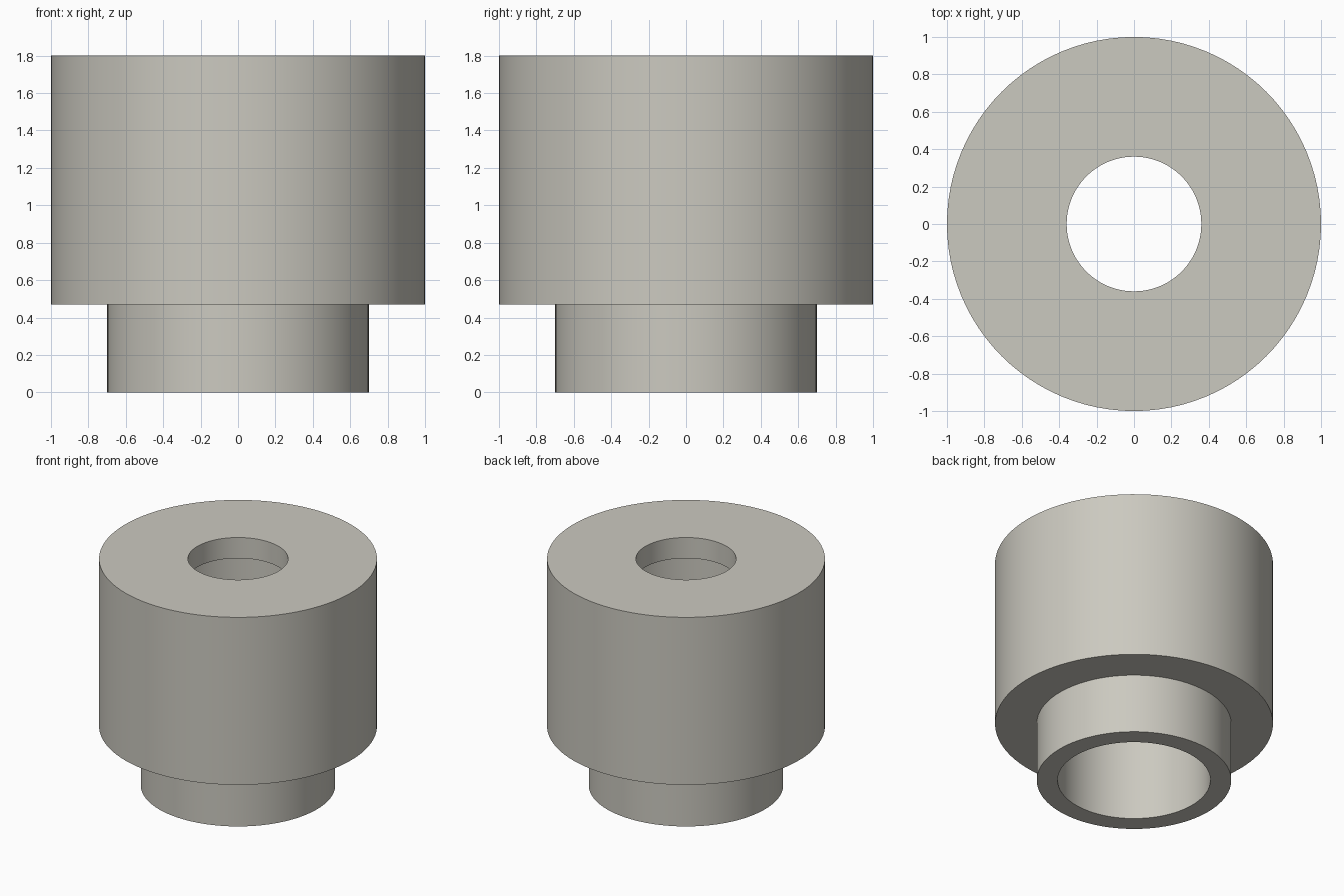
import bpy, bmesh, math

cube = bpy.data.objects.get("Cube")
if cube:
    bpy.data.objects.remove(cube, do_unlink=True)

# Warm grey finish
mat = bpy.data.materials.new("warm_grey")
mat.use_nodes = True
colour = (0.60, 0.585, 0.525, 1.0)
mat.diffuse_color = colour
mat.node_tree.nodes["Principled BSDF"].inputs["Base Color"].default_value = colour


def lathe(name, profile, segments=96):
    """Revolve a closed (radius, height) profile around z."""
    bm = bmesh.new()
    rings = []
    for r, z in profile:
        rings.append([bm.verts.new((r * math.cos(a), r * math.sin(a), z))
                      for a in (2 * math.pi * i / segments for i in range(segments))])
    for k, ring in enumerate(rings):
        upper = rings[(k + 1) % len(rings)]
        for i in range(segments):
            j = (i + 1) % segments
            bm.faces.new((ring[i], ring[j], upper[j], upper[i]))
    bmesh.ops.recalc_face_normals(bm, faces=bm.faces)
    mesh = bpy.data.meshes.new(name)
    bm.to_mesh(mesh)
    bm.free()
    mesh.materials.append(mat)
    obj = bpy.data.objects.new(name, mesh)
    bpy.context.collection.objects.link(obj)
    bpy.ops.object.select_all(action='DESELECT')
    obj.select_set(True)
    bpy.context.view_layer.objects.active = obj
    bpy.ops.object.shade_smooth_by_angle(angle=math.radians(30))
    return obj


# Stepped bushing: neck, wide body, small top hole over a wider bore
lathe("stepped_bushing", [
    (0.55, 0.0), (0.70, 0.0),      # neck rim
    (0.70, 0.47), (1.0, 0.47),     # shoulder
    (1.0, 1.80), (0.36, 1.80),     # top face
    (0.36, 1.635), (0.55, 1.635),  # lip above the bore
])
